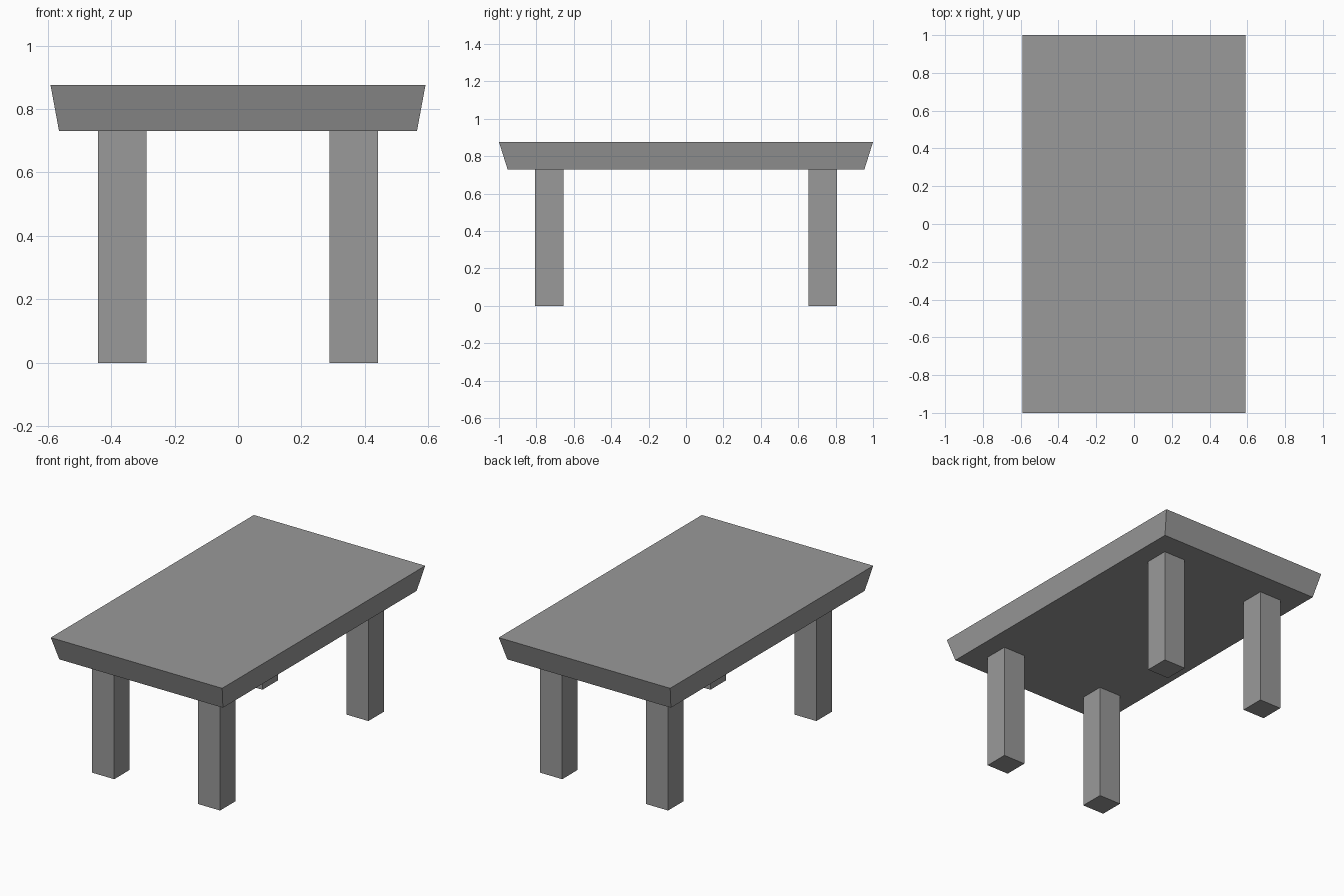
import bpy
import bmesh

# Remove the default object
cube = bpy.data.objects.get("Cube")
if cube:
    bpy.data.objects.remove(cube, do_unlink=True)

# One plain grey for the whole table
grey = bpy.data.materials.new("plain_grey")
grey.use_nodes = True
colour = (0.32, 0.32, 0.32, 1)
grey.diffuse_color = colour
grey.node_tree.nodes["Principled BSDF"].inputs["Base Color"].default_value = colour


def tapered_box(name, x, y, bottom, top, z0, z1):
    """Box centred on x, y whose half sizes run from bottom to top."""
    bm = bmesh.new()
    bmesh.ops.create_cube(bm, size=2)
    for v in bm.verts:
        upper = v.co.z > 0
        half = top if upper else bottom
        v.co = (x + v.co.x * half[0], y + v.co.y * half[1], z1 if upper else z0)
    mesh = bpy.data.meshes.new(name)
    bm.to_mesh(mesh)
    bm.free()
    mesh.materials.append(grey)
    obj = bpy.data.objects.new(name, mesh)
    bpy.context.collection.objects.link(obj)
    return obj


# Slab with sides that slope inwards towards the bottom
UNDERSIDE = 0.73
tapered_box("tabletop", 0, 0, (0.564, 0.954), (0.591, 1.0), UNDERSIDE, 0.876)

# Four square legs
LEG = (0.076, 0.076)
for end, sy in (("front", -1), ("back", 1)):
    for side, sx in (("right", -1), ("left", 1)):
        tapered_box(f"{end}_{side}_leg", sx * 0.365, sy * 0.73, LEG, LEG, 0, UNDERSIDE)
